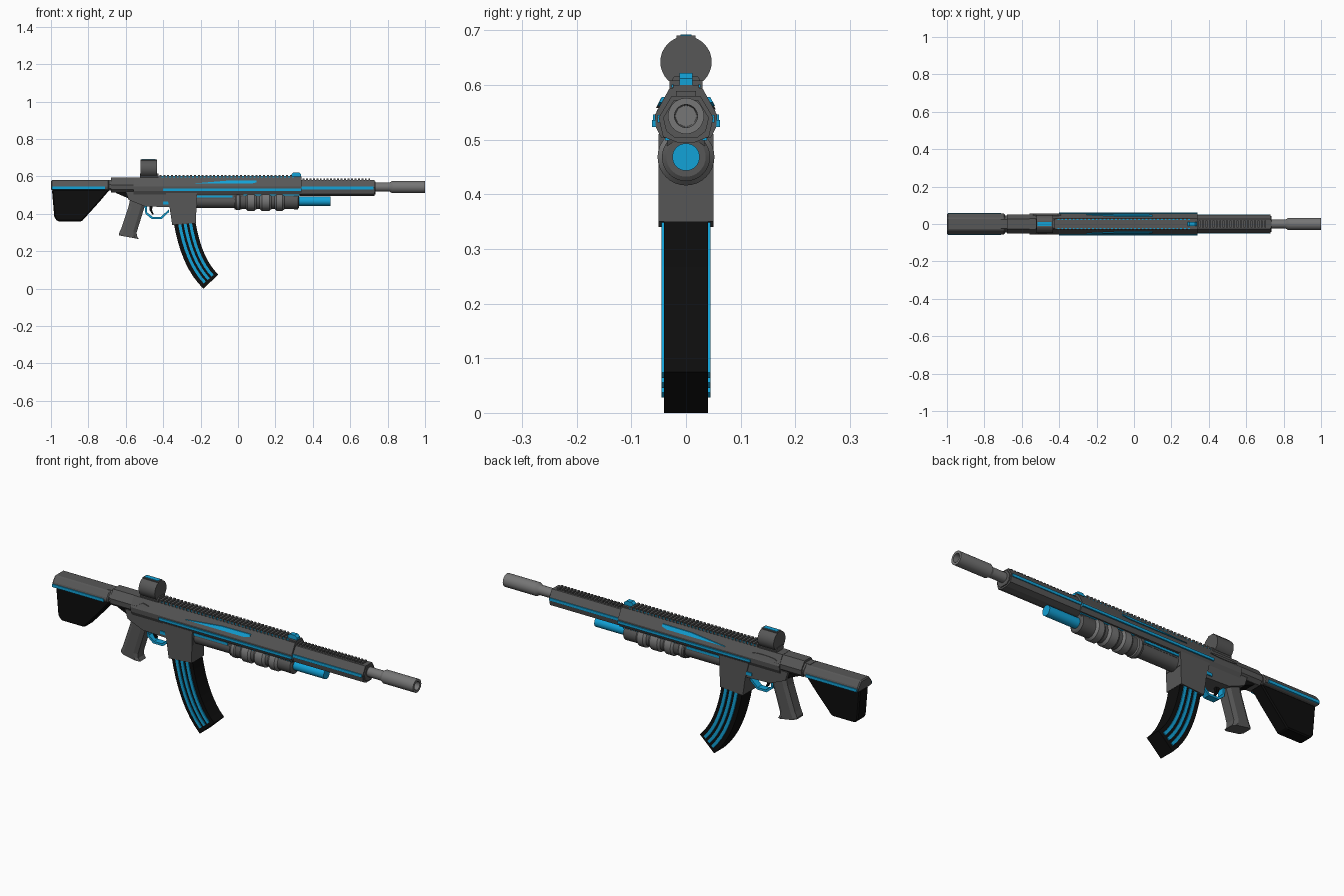
import bpy, bmesh, math
from mathutils import Vector

if "Cube" in bpy.data.objects:
    bpy.data.objects.remove(bpy.data.objects["Cube"])


def material(name, r, g, b):
    m = bpy.data.materials.new(name)
    m.diffuse_color = (r, g, b, 1)
    m.use_nodes = True
    m.node_tree.nodes["Principled BSDF"].inputs["Base Color"].default_value = m.diffuse_color
    return m


GREY = material("dark_grey", 0.095, 0.095, 0.095)
LIGHT = material("mid_grey", 0.18, 0.18, 0.18)
BLACK = material("black", 0.004, 0.004, 0.004)
BLUE = material("blue", 0.006, 0.36, 0.68)


def finish(name, bm, mat, mirror=False, bevel=0.0):
    bmesh.ops.recalc_face_normals(bm, faces=bm.faces)
    me = bpy.data.meshes.new(name)
    bm.to_mesh(me)
    bm.free()
    me.materials.append(mat)
    ob = bpy.data.objects.new(name, me)
    bpy.context.collection.objects.link(ob)
    if bevel:
        mod = ob.modifiers.new("bevel", 'BEVEL')
        mod.width, mod.segments = bevel, 1
    if mirror:
        mod = ob.modifiers.new("mirror", 'MIRROR')
        mod.use_axis = (False, True, False)
    return ob


def loft(name, rings, mat, **kw):
    """Closed solid through rings of equal point count."""
    bm = bmesh.new()
    vs = [[bm.verts.new(p) for p in r] for r in rings]
    n = len(vs[0])
    for a, b in zip(vs, vs[1:]):
        for i in range(n):
            bm.faces.new((a[i], a[(i + 1) % n], b[(i + 1) % n], b[i]))
    bm.faces.new(vs[0])
    bm.faces.new(vs[-1])
    return finish(name, bm, mat, **kw)


def prism(name, pts, y0, y1, mat, shear=0.0, **kw):
    """x-z outline extruded in y; shear leans the plate inward with height."""
    zc = sum(p[1] for p in pts) / len(pts)
    return loft(name, [[(x, y - shear * (z - zc), z) for x, z in pts] for y in (y0, y1)], mat, **kw)


def box(name, x0, x1, y0, y1, z0, z1, mat, **kw):
    return prism(name, [(x0, z0), (x1, z0), (x1, z1), (x0, z1)], y0, y1, mat, **kw)


def section(name, x0, x1, half, mat, **kw):
    """Right half of a y-z section, mirrored and run along x."""
    pts = half + [(-y, z) for y, z in reversed(half)]
    return loft(name, [[(x, y, z) for y, z in pts] for x in (x0, x1)], mat, **kw)


def lathe(name, prof, zc, mat, n=32):
    """(x, r) profile spun about an axis along x."""
    ob = loft(name, [[(x, r * math.cos(2 * math.pi * i / n), zc + r * math.sin(2 * math.pi * i / n))
                      for i in range(n)] for x, r in prof], mat)
    bpy.context.view_layer.objects.active = ob
    ob.select_set(True)
    bpy.ops.object.shade_smooth_by_angle(angle=math.radians(30))
    ob.select_set(False)
    return ob


def teeth(name, x0, x1, pitch, half_y, z0, z1, mat):
    ob = box(name, x0, x0 + pitch * 0.55, -half_y, half_y, z0, z1, mat)
    mod = ob.modifiers.new("array", 'ARRAY')
    mod.count = int((x1 - x0) / pitch)
    mod.use_relative_offset = False
    mod.use_constant_offset = True
    mod.constant_offset_displace = (pitch, 0, 0)


# Barrel with hollow muzzle
lathe("barrel", [(0.70, 0.024), (0.81, 0.024), (0.825, 0.033), (1.0, 0.033), (1.0, 0.021), (0.91, 0.019)],
      0.543, LIGHT)

# Handguard, receiver and buffer housing
section("handguard", 0.33, 0.73, [(0.016, 0.495), (0.042, 0.505), (0.05, 0.54), (0.026, 0.58)], GREY)
section("handguard_collar", 0.71, 0.735, [(0.02, 0.503), (0.036, 0.515), (0.042, 0.54), (0.022, 0.572)], GREY)
section("upper_receiver", -0.56, 0.34, [(0.045, 0.503), (0.055, 0.522), (0.057, 0.545), (0.03, 0.594)], GREY)
section("buffer_housing", -0.68, -0.53, [(0.034, 0.515), (0.05, 0.53), (0.052, 0.555), (0.026, 0.593)], GREY)
section("buffer_neck", -0.71, -0.66, [(0.034, 0.525), (0.046, 0.535), (0.046, 0.556), (0.024, 0.582)], GREY)
prism("buffer_strut", [(-0.66, 0.52), (-0.65, 0.51), (-0.58, 0.48), (-0.54, 0.52)], -0.03, 0.03, BLACK)
prism("lower_receiver", [(-0.60, 0.52), (-0.585, 0.475), (-0.50, 0.44), (-0.36, 0.435), (-0.22, 0.44),
                         (-0.22, 0.52)], -0.045, 0.045, GREY)
prism("magazine_well", [(-0.385, 0.51), (-0.365, 0.43), (-0.352, 0.34), (-0.225, 0.35), (-0.22, 0.51)],
      -0.05, 0.05, GREY)

# Stock
section("stock_top", -1.0, -0.69, [(0.05, 0.527), (0.056, 0.535), (0.056, 0.55), (0.033, 0.58)], GREY, bevel=0.006)
prism("stock_blade", [(-0.995, 0.53), (-0.685, 0.53), (-0.74, 0.465), (-0.835, 0.36), (-0.965, 0.36),
                      (-0.982, 0.38)], -0.035, 0.035, BLACK, bevel=0.006)
box("stock_stripe", -0.995, -0.71, 0.05, 0.06, 0.531, 0.546, BLUE, mirror=True)

# Pistol grip
loft("grip", [[(a, -0.024, z0), (a, 0.024, z0), (a + 0.018, 0.034, z0 - 0.004), (b - 0.018, 0.034, z1 + 0.004),
               (b, 0.024, z1), (b, -0.024, z1), (b - 0.018, -0.034, z1 + 0.004), (a + 0.018, -0.034, z0 - 0.004)]
              for a, b, z0, z1 in ((-0.575, -0.49, 0.485, 0.47), (-0.585, -0.505, 0.44, 0.42),
                                   (-0.625, -0.542, 0.32, 0.30), (-0.637, -0.54, 0.294, 0.28),
                                   (-0.635, -0.53, 0.285, 0.265))], GREY)

# Trigger and its guard
prism("trigger_guard", [(-0.50, 0.445), (-0.495, 0.40), (-0.462, 0.373), (-0.408, 0.373), (-0.368, 0.41),
                        (-0.368, 0.425), (-0.412, 0.384), (-0.457, 0.384), (-0.486, 0.408), (-0.488, 0.445)],
      -0.017, 0.017, BLUE)
prism("trigger", [(-0.475, 0.445), (-0.455, 0.445), (-0.46, 0.42), (-0.45, 0.398), (-0.458, 0.396), (-0.473, 0.42)],
      -0.007, 0.007, BLACK)


# Curved magazine between a rear and a front curve, with inlaid stripes
def mag_point(f, t):
    rear = [Vector(p) for p in ((-0.345, 0.36), (-0.305, 0.114), (-0.185, 0.0))]
    front = [Vector(p) for p in ((-0.228, 0.36), (-0.195, 0.16), (-0.105, 0.075))]
    a, b, c = (r.lerp(q, f) for r, q in zip(rear, front))
    return a.lerp(b, t).lerp(b.lerp(c, t), t)


def mag_strip(name, f0, f1, t1, y0, y1, mat, **kw):
    rings = []
    for i in range(9):
        p, q = mag_point(f0, t1 * i / 8), mag_point(f1, t1 * i / 8)
        rings.append([(p.x, y0, p.y), (q.x, y0, q.y), (q.x, y1, q.y), (p.x, y1, p.y)])
    loft(name, rings, mat, **kw)


mag_strip("magazine", 0, 1, 1, -0.04, 0.04, BLACK)
for i, f in enumerate((0.19, 0.44, 0.69)):
    mag_strip(f"magazine_stripe_{i + 1}", f, f + 0.14, 0.94, 0.038, 0.045, BLUE, mirror=True)

# Under-barrel tube with grip rings
lathe("launcher_tube", [(-0.24, 0.036), (-0.02, 0.036), (-0.02, 0.044), (0.20, 0.042), (0.32, 0.044), (0.325, 0.036)],
      0.468, GREY)
for i, (x, w, r) in enumerate(((-0.02, 0.04, 0.048), (0.04, 0.06, 0.052), (0.115, 0.065, 0.052), (0.195, 0.055, 0.052))):
    lathe(f"launcher_ring_{i + 1}", [(x, r - 0.01), (x + 0.012, r), (x + w - 0.012, r), (x + w, r - 0.01)],
          0.468, LIGHT)
lathe("launcher_muzzle", [(0.30, 0.025), (0.495, 0.025)], 0.468, BLUE)
prism("launcher_mount", [(-0.22, 0.51), (0.33, 0.51), (0.32, 0.48), (-0.22, 0.48)], -0.035, 0.035, GREY)
box("launcher_mount_stripe", -0.22, -0.03, 0.03, 0.04, 0.487, 0.499, BLUE, mirror=True)
box("launcher_front_stripe", 0.03, 0.33, 0.03, 0.038, 0.498, 0.504, BLUE, mirror=True)

# Side accents
box("receiver_stripe", -0.40, 0.34, 0.05, 0.062, 0.523, 0.536, BLUE, mirror=True)
prism("receiver_panel", [(-0.255, 0.561), (0.07, 0.561), (0.10, 0.568), (0.10, 0.578), (-0.06, 0.577)],
      0.035, 0.049, BLUE, shear=0.55, mirror=True)
box("handguard_stripe", 0.34, 0.725, 0.042, 0.052, 0.531, 0.545, BLUE, mirror=True)
prism("selector_lever", [(-0.525, 0.562), (-0.50, 0.558), (-0.47, 0.563), (-0.465, 0.57), (-0.50, 0.576)],
      -0.051, -0.035, GREY, shear=-0.5)
prism("ejection_port", [(-0.465 + 0.075 * math.cos(a), 0.564 + 0.009 * math.sin(a))
                        for a in (i * math.pi / 8 for i in range(16))], 0.035, 0.05, GREY, shear=0.5)
box("magazine_release", -0.40, -0.37, 0.04, 0.05, 0.45, 0.465, BLUE, mirror=True)

# Top rails
section("rail_base", -0.43, 0.34, [(0.024, 0.588), (0.024, 0.60)], GREY)
teeth("rail_teeth", -0.42, 0.30, 0.0205, 0.03, 0.594, 0.608, GREY)
box("rail_stripe", -0.41, 0.30, 0.022, 0.0265, 0.595, 0.601, BLUE, mirror=True)
teeth("handguard_teeth", 0.345, 0.72, 0.0185, 0.018, 0.578, 0.589, GREY)

# Front sight
prism("front_sight", [(0.285, 0.60), (0.285, 0.612), (0.298, 0.622), (0.325, 0.622), (0.338, 0.612), (0.338, 0.60)],
      -0.012, 0.012, BLUE)

# Round optic
lathe("optic_body", [(-0.522, 0.047), (-0.432, 0.047)], 0.642, GREY)
section("optic_base", -0.525, -0.425, [(0.028, 0.59), (0.03, 0.602), (0.022, 0.615)], GREY)
box("optic_top_ridge", -0.522, -0.432, -0.017, 0.017, 0.68, 0.69, GREY)
box("optic_top_stripe", -0.515, -0.44, -0.01, 0.01, 0.685, 0.692, BLUE)
